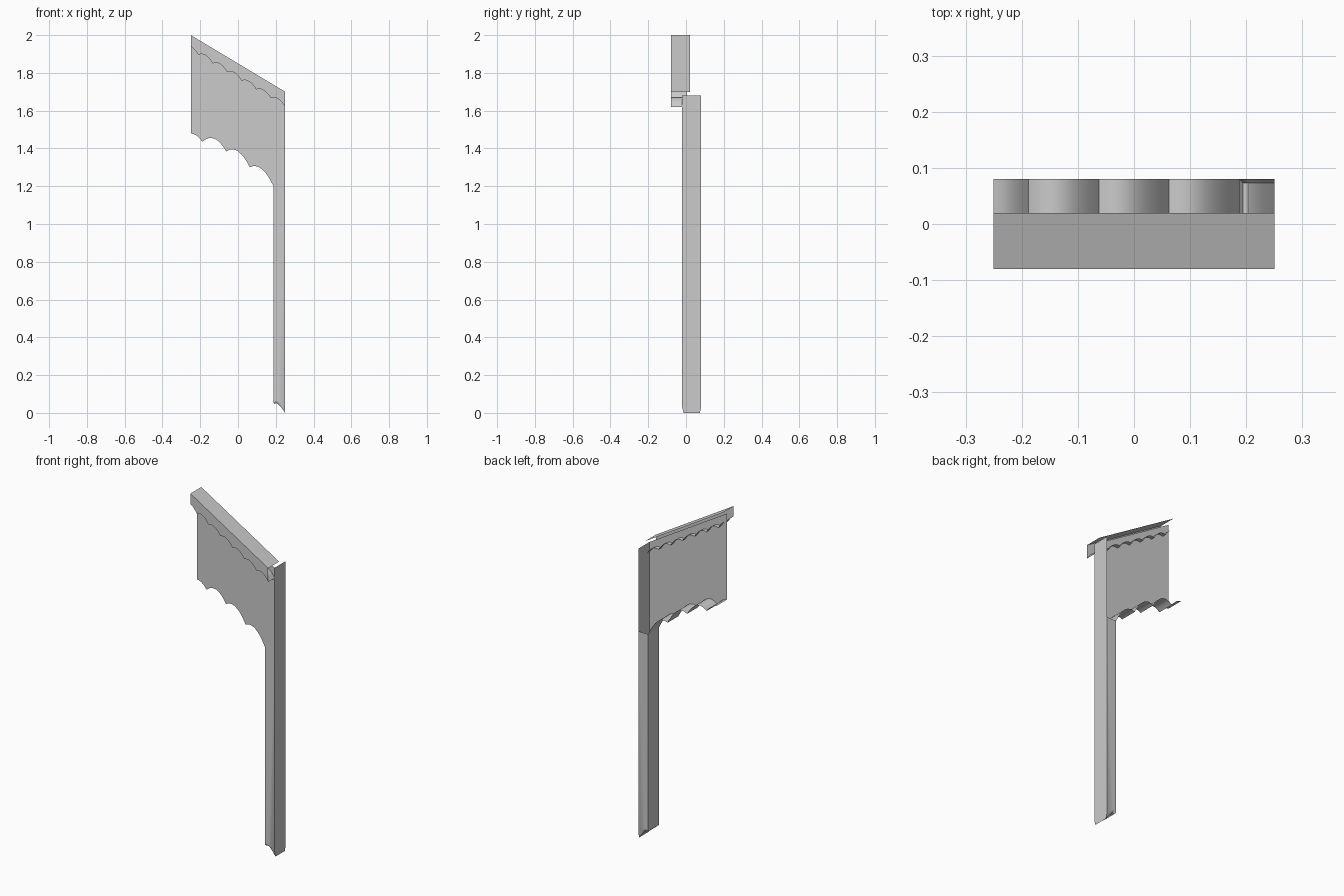
import bpy, bmesh

if "Cube" in bpy.data.objects:
    bpy.data.objects.remove(bpy.data.objects["Cube"])


def scallops(cusps, rise, n=8, start=None):
    """Row of arches hung between cusp points; start adds a leading half arch."""
    pts = []
    if start:
        (x0, z0), (x1, z1) = start, cusps[0]
        for i in range(n // 2):
            t = i / (n / 2)
            base = z0 - rise + (z1 - z0 + rise) * t
            pts.append((x0 + (x1 - x0) * t, base + rise * (1 - t * t)))
    for (x0, z0), (x1, z1) in zip(cusps, cusps[1:]):
        for i in range(n):
            t = i / n
            pts.append((x0 + (x1 - x0) * t, z0 + (z1 - z0) * t + rise * 4 * t * (1 - t)))
    return pts + [cusps[-1]]


def at_y(pts, y):
    return [(x, y, z) for x, z in pts]


def sheets(name, faces, strips):
    """Open shell from single faces and ruled strips between two point rows."""
    bm = bmesh.new()
    for f in faces:
        bm.faces.new([bm.verts.new(p) for p in f])
    for a, b in strips:
        va = [bm.verts.new(p) for p in a]
        vb = [bm.verts.new(p) for p in b]
        for i in range(len(a) - 1):
            bm.faces.new((va[i], va[i + 1], vb[i + 1], vb[i]))
    bmesh.ops.remove_doubles(bm, verts=bm.verts, dist=0.0005)
    bmesh.ops.recalc_face_normals(bm, faces=bm.faces)
    me = bpy.data.meshes.new(name)
    bm.to_mesh(me)
    bm.free()
    ob = bpy.data.objects.new(name, me)
    bpy.context.collection.objects.link(ob)
    bpy.ops.object.select_all(action='DESELECT')
    ob.select_set(True)
    bpy.context.view_layer.objects.active = ob
    bpy.ops.object.shade_smooth_by_angle(angle=0.5)
    return ob


L, R, POST = -0.25, 0.25, 0.188
FRONT, BACK = -0.02, 0.08

# Upper panel with scalloped lower edge and a lip running back
edge = scallops([(-0.188, 1.435), (-0.0625, 1.385), (0.0625, 1.30), (POST, 1.20)],
                0.042, start=(L, 1.48))
panel = [(L, 1.98), *edge, (R, 1.20), (R, 1.68)]
side = [(R, 1.20), (R, 1.68)]
sheets("scalloped_panel", [at_y(panel, FRONT)],
       [(at_y(edge, FRONT), at_y(edge, BACK)), (at_y(side, FRONT), at_y(side, BACK))])

# Post: closed on four sides, with a curved, bevelled foot
outer = [(POST, 0.055), (0.198, 0.062), (0.21, 0.06), (0.23, 0.047), (R, 0.03)]
inner = [(0.194, 0.048), (0.203, 0.052), (0.213, 0.045), (0.23, 0.027), (R, 0.0)]
leg = [(POST, 1.20), *outer, (R, 1.20)]
ylo, yhi = FRONT + 0.007, BACK - 0.007
inside = [(POST, 1.20), (POST, 0.055)]
outside = [(R, 0.03), (R, 1.20)]
o_f, o_b = at_y(outer, FRONT), at_y(outer, BACK)
i_f, i_b = at_y(inner, ylo), at_y(inner, yhi)
sheets("post",
       [at_y(leg, FRONT), at_y(leg, BACK),
        [o_f[0], o_b[0], i_b[0], i_f[0]], [o_f[-1], o_b[-1], i_b[-1], i_f[-1]]],
       [(at_y(inside, FRONT), at_y(inside, BACK)),
        (at_y(outside, FRONT), at_y(outside, BACK)),
        (o_f, i_f), (o_b, i_b), (i_f, i_b)])

# Sloping cap with a small scalloped trim below it
cusps = [(R - 0.0767 * k, 1.62 + 0.046 * k) for k in range(6, -1, -1)]
trim = scallops(cusps, 0.02, start=(L, 1.94))
top = [(L, 2.0), (R, 1.7)]
sheets("sloping_cap_trim", [at_y([top[0], *trim, top[1]], -0.08)],
       [(at_y(top, -0.08), at_y(top, 0.02)), (at_y(trim, -0.08), at_y(trim, 0.005))])
